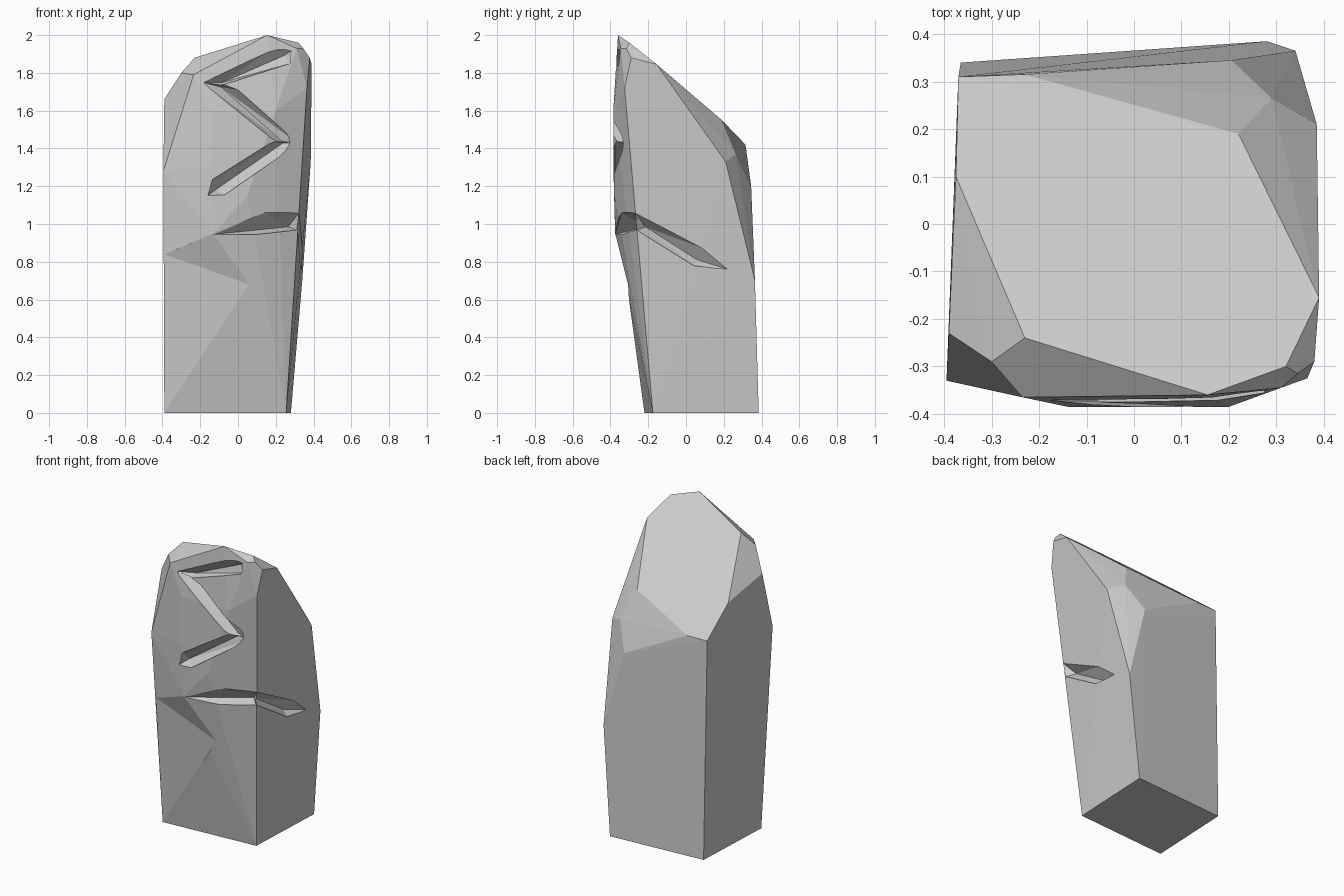
import bpy
import bmesh

if "Cube" in bpy.data.objects:
    bpy.data.objects.remove(bpy.data.objects["Cube"], do_unlink=True)

stone = bpy.data.materials.new("pale_grey_stone")
stone.use_nodes = True
colour = (0.6, 0.6, 0.6, 1)
stone.diffuse_color = colour
stone.node_tree.nodes["Principled BSDF"].inputs["Base Color"].default_value = colour


def hull(name, points):
    """Convex flat-sided solid around a handful of corner points."""
    bm = bmesh.new()
    for p in points:
        bm.verts.new(p)
    res = bmesh.ops.convex_hull(bm, input=bm.verts)
    loose = [g for g in res["geom_interior"] if isinstance(g, bmesh.types.BMVert)]
    bmesh.ops.delete(bm, geom=loose, context='VERTS')
    bmesh.ops.recalc_face_normals(bm, faces=bm.faces)
    mesh = bpy.data.meshes.new(name)
    bm.to_mesh(mesh)
    bm.free()
    mesh.materials.append(stone)
    obj = bpy.data.objects.new(name, mesh)
    bpy.context.collection.objects.link(obj)
    return obj


def carve(target, points):
    """Subtract a convex solid from the target and discard the cutter."""
    cutter = hull("cutter", points)
    cutter.hide_render = True
    mod = target.modifiers.new("carve", 'BOOLEAN')
    mod.operation = 'DIFFERENCE'
    mod.solver = 'EXACT'
    mod.object = cutter
    bpy.context.view_layer.update()
    deps = bpy.context.evaluated_depsgraph_get()
    carved = bpy.data.meshes.new_from_object(target.evaluated_get(deps))
    target.modifiers.clear()
    target.data = carved
    bpy.data.objects.remove(cutter, do_unlink=True)


def outward(points, dx, dy):
    """The points together with copies pushed out of the surface."""
    return points + [(x + dx, y + dy, z) for x, y, z in points]


# Block corners
base = [(-.39, -.22, 0), (.255, -.175, 0), (.28, .385, 0), (-.365, .34, 0)]
front = [(-.39, -.29, .84), (.06, -.305, .68), (-.13, -.375, .95),
         (-.395, -.33, 1.28), (-.14, -.385, 1.3), (.05, -.38, 1.15),
         (-.14, -.385, 1.6), (.2, -.385, 1.6), (-.235, -.365, 1.79),
         (.365, -.325, 1.72), (.31, -.345, 1.93), (.345, -.315, 1.93)]
crown = [(.155, -.36, 2), (.32, -.3, 1.96), (.38, -.29, 1.88),
         (.39, -.155, 1.845), (-.23, -.24, 1.88), (-.3, -.29, 1.8),
         (-.39, -.23, 1.66), (-.375, .1, 1.59)]
back = [(.22, .19, 1.55), (.29, .265, 1.37), (.385, .21, 1.33),
        (.34, .365, .7), (.205, .345, 1.2), (-.23, .315, 1.42),
        (-.37, .31, 1.42)]
rune_stone = hull("rune_stone", base + front + crown + back)

# Undercut chip low on the front
carve(rune_stone, outward([(-.39, -.29, .84), (-.13, -.375, .95),
                           (.06, -.305, .68), (-.39, -.22, 0)], -.02, -.2))

# Crack wrapping from the front onto the side
inner = (.265, -.215, .985)
carve(rune_stone, outward([(-.13, -.375, .945), (.14, -.34, 1.06),
                           (.325, -.27, 1.06), (.31, -.26, .968),
                           (.1, -.33, .945)], 0, -.2) + [inner, (.1, -.3, .96)])
carve(rune_stone, outward([(.325, -.27, 1.06), (.34, .08, .875),
                           (.345, .24, .755), (.32, .04, .78),
                           (.31, -.26, .968)], .2, 0) + [inner, (.285, .06, .81)])

# Zigzag rune: each stroke is an outline (x, z) with a V-shaped bottom line
strokes = [
    ([(-.19, 1.75), (.2, 1.94), (.28, 1.915), (.275, 1.85), (-.1, 1.73)],
     [(-.08, 1.75), (.24, 1.89)]),
    ([(-.19, 1.75), (-.08, 1.74), (.0, 1.71), (.32, 1.425), (.2, 1.435)],
     [(-.09, 1.725), (.23, 1.44)]),
    ([(.19, 1.44), (.32, 1.425), (-.07, 1.155), (-.16, 1.15), (-.135, 1.235)],
     [(.24, 1.43), (-.12, 1.18)]),
]
for outline, ridge in strokes:
    rim = [(x, -.375 if x < .25 else -.34, z) for x, z in outline]
    carve(rune_stone, outward(rim, 0, -.2) + [(x, -.325, z) for x, z in ridge])

# Flat facets
for face in rune_stone.data.polygons:
    face.use_smooth = False
    face.material_index = 0
